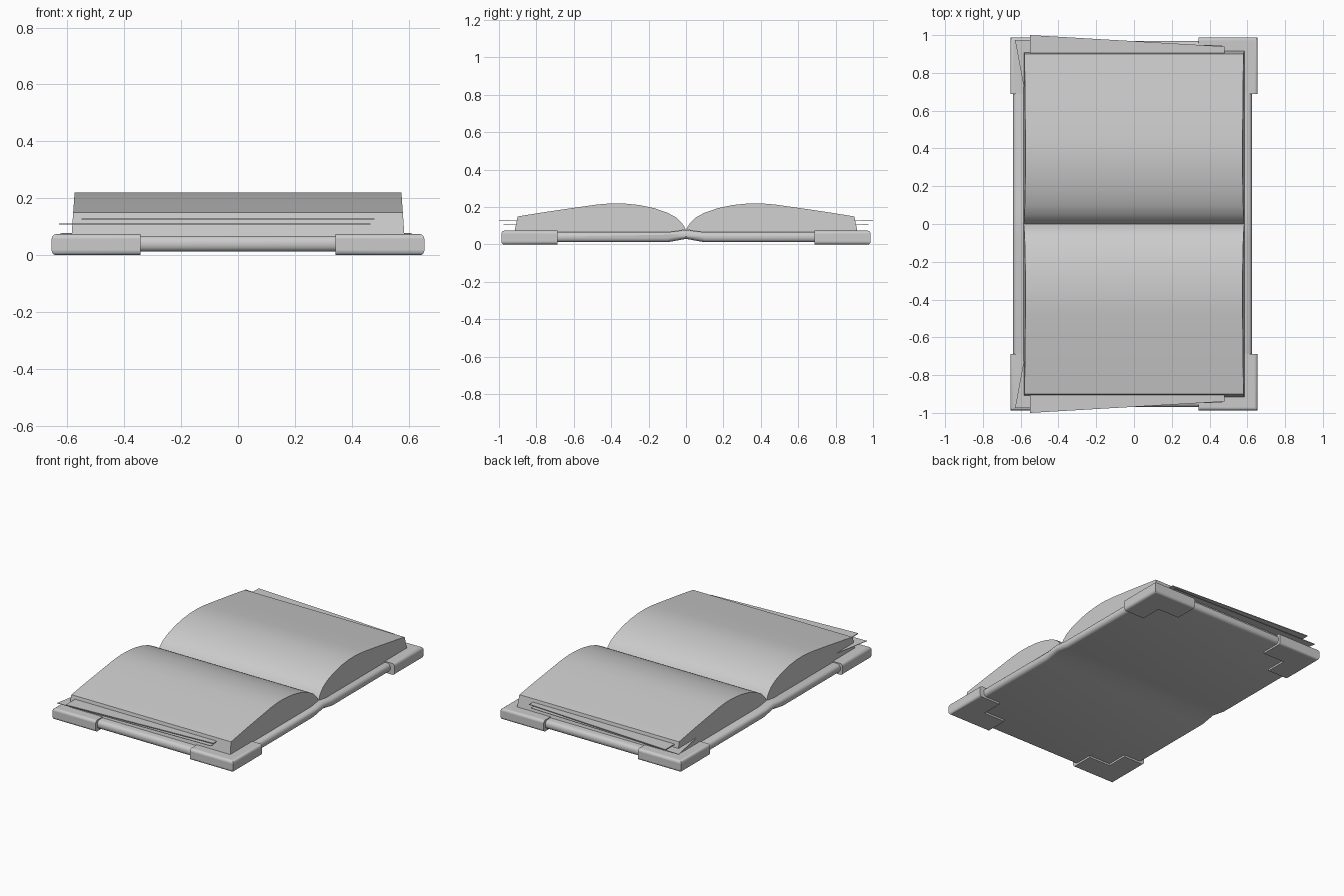
import bpy, bmesh, math
from mathutils import Vector

cube = bpy.data.objects.get("Cube")
if cube:
    bpy.data.objects.remove(cube, do_unlink=True)

grey = bpy.data.materials.new("plain grey")
grey.use_nodes = True
GREY = (0.6, 0.6, 0.6, 1)
grey.diffuse_color = GREY
grey.node_tree.nodes["Principled BSDF"].inputs["Base Color"].default_value = GREY


def loft(name, ring_a, ring_b, bevel=0, mirror=(), angle=35):
    """Solid between two matching rings, with optional rounding and mirroring."""
    bm = bmesh.new()
    a = [bm.verts.new(p) for p in ring_a]
    b = [bm.verts.new(p) for p in ring_b]
    bm.faces.new(a)
    bm.faces.new(b)
    for i in range(len(a)):
        j = (i + 1) % len(a)
        bm.faces.new((a[i], a[j], b[j], b[i]))
    bmesh.ops.recalc_face_normals(bm, faces=bm.faces)
    mesh = bpy.data.meshes.new(name)
    bm.to_mesh(mesh)
    bm.free()
    mesh.materials.append(grey)
    obj = bpy.data.objects.new(name, mesh)
    bpy.context.collection.objects.link(obj)
    bpy.ops.object.select_all(action="DESELECT")
    bpy.context.view_layer.objects.active = obj
    obj.select_set(True)
    if bevel:
        mod = obj.modifiers.new("rounding", "BEVEL")
        mod.width, mod.segments = bevel, 4
        mod.limit_method, mod.angle_limit = "ANGLE", math.radians(45)
        bpy.ops.object.modifier_apply(modifier=mod.name)
    if mirror:
        mod = obj.modifiers.new("mirror", "MIRROR")
        mod.use_axis = ["X" in mirror, "Y" in mirror, False]
        mod.use_mirror_merge = False
        bpy.ops.object.modifier_apply(modifier=mod.name)
    bpy.ops.object.shade_smooth_by_angle(angle=math.radians(angle))
    return obj


# Cover boards with the raised spine fold
top = [(-0.97, 0.068), (-0.08, 0.068), (0, 0.078), (0.08, 0.068), (0.97, 0.068)]
under = [(0.97, 0.012), (0.1, 0.012), (0, 0.03), (-0.1, 0.012), (-0.97, 0.012)]
loft("cover",
     [(-0.64, y, z) for y, z in top + under],
     [(0.625, y, z) for y, z in top + under], bevel=0.024)

# Two arched page blocks, slightly narrower toward the top
block = [(0, 0.08), (0.02, 0.112), (0.05, 0.143), (0.1, 0.17), (0.17, 0.194),
         (0.25, 0.211), (0.33, 0.219), (0.4, 0.22), (0.48, 0.213), (0.6, 0.196),
         (0.75, 0.174), (0.9, 0.15), (0.917, 0.068), (0.08, 0.066)]


def half_width(z):
    return 0.585 - 0.07 * (z - 0.07)


loft("page_block",
     [(-half_width(z), y, z) for y, z in block],
     [(half_width(z), y, z) for y, z in block], mirror="Y")

# Loose sheets slipping out of both ends
sheets = {
    "upper_loose_sheet": (0.127, 0.005,
                          [(-0.55, 1.0), (0.48, 0.94), (0.46, 0.6), (-0.55, 0.6)]),
    "lower_loose_sheet": (0.109, 0.003,
                          [(-0.63, 0.975), (0.465, 0.945), (0.44, 0.68), (-0.575, 0.68)]),
}
for name, (z, thick, quad) in sheets.items():
    loft(name, [(x, y, z - thick / 2) for x, y in quad],
         [(x, y, z + thick / 2) for x, y in quad], mirror="Y")

# L-shaped corner guards wrapped around the cover
guard = [(0.655, 0.987), (0.342, 0.987), (0.342, 0.83),
         (0.5, 0.83), (0.5, 0.687), (0.655, 0.687)]
rounded = 0.016


def guard_ring(inset, z):
    """Guard outline pulled in along its two outer sides only."""
    return [(min(x, 0.655 - inset), min(y, 0.987 - inset), z) for x, y in guard]


def corner_guard():
    obj = loft("corner_guard", guard_ring(0, 0), guard_ring(0, 0.074))
    bm = bmesh.new()
    bm.from_mesh(obj.data)
    # Round the horizontal outer rims and soften the outer corner
    outer = [e for e in bm.edges
             if all(v.co.x > 0.65 for v in e.verts) or all(v.co.y > 0.98 for v in e.verts)]
    rims = [e for e in outer if abs(e.verts[0].co.z - e.verts[1].co.z) < 0.001]
    bmesh.ops.bevel(bm, geom=rims, offset=rounded, segments=4, profile=0.5,
                    affect="EDGES")
    bm.to_mesh(obj.data)
    bm.free()
    mod = obj.modifiers.new("mirror", "MIRROR")
    mod.use_axis = [True, True, False]
    mod.use_mirror_merge = False
    bpy.ops.object.modifier_apply(modifier=mod.name)
    bpy.ops.object.shade_smooth_by_angle(angle=math.radians(40))


corner_guard()
